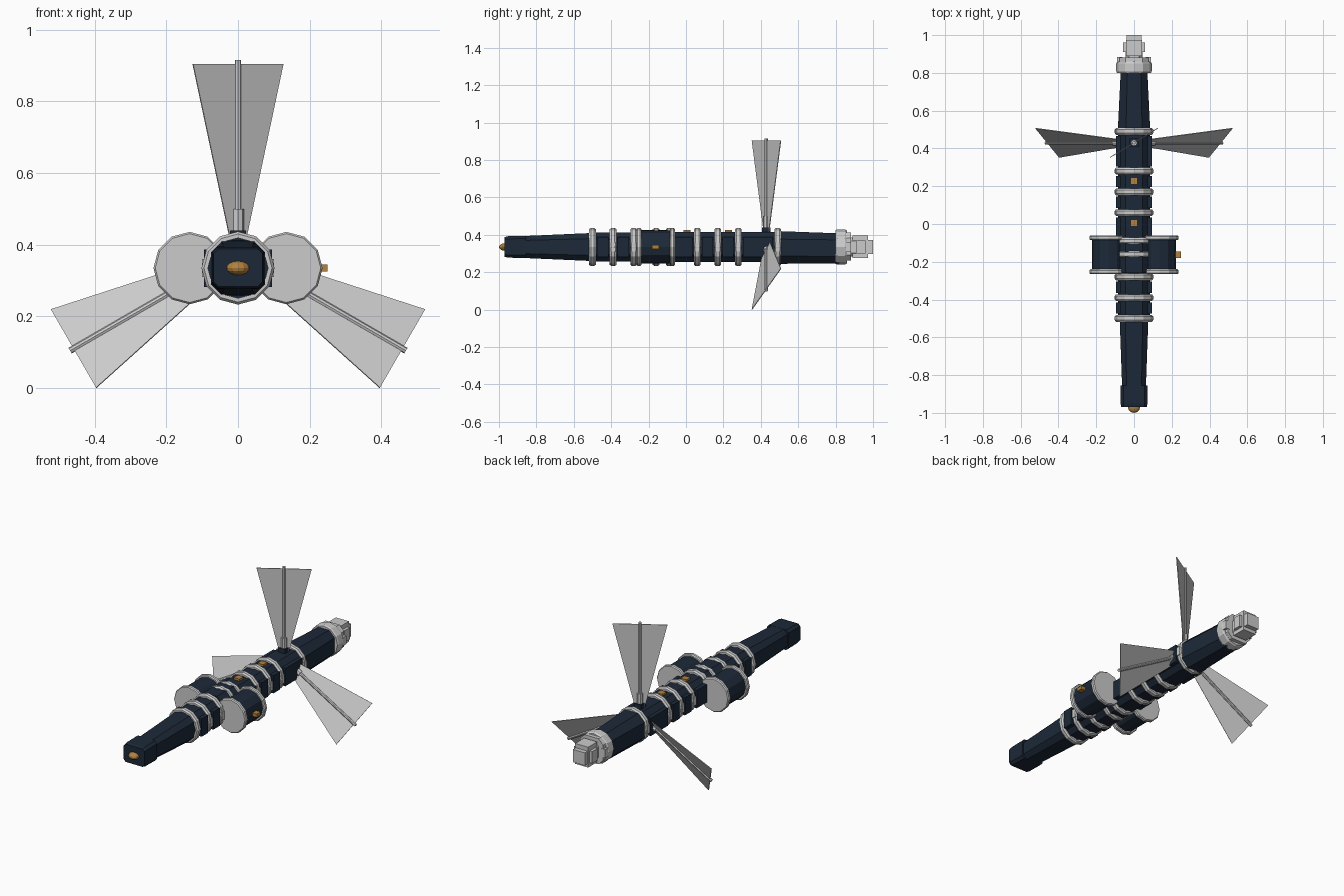
import bpy, bmesh, math
from mathutils import Matrix, Vector

if "Cube" in bpy.data.objects:
    bpy.data.objects.remove(bpy.data.objects["Cube"])

CZ = 0.335          # hull axis height


def material(name, rgb):
    m = bpy.data.materials.new(name)
    m.diffuse_color = (*rgb, 1)
    m.use_nodes = True
    m.node_tree.nodes["Principled BSDF"].inputs["Base Color"].default_value = m.diffuse_color
    return m


NAVY = material("navy", (0.012, 0.022, 0.04))
GOLD = material("gold", (0.45, 0.22, 0.05))


def finish(name, bm, mat=None):
    bmesh.ops.recalc_face_normals(bm, faces=bm.faces)
    me = bpy.data.meshes.new(name)
    bm.to_mesh(me)
    bm.free()
    ob = bpy.data.objects.new(name, me)
    bpy.context.collection.objects.link(ob)
    if mat:
        me.materials.append(mat)
    return ob


def loft(name, sections, mat=None, cut=0.4):
    """Chamfered box sections along y: (y, half width, z low, z high)."""
    bm = bmesh.new()
    loops = []
    for y, w, lo, hi in sections:
        c, h = (lo + hi) / 2, (hi - lo) / 2
        k = cut * min(w, h)
        pts = [(w, h - k), (w - k, h), (k - w, h), (-w, h - k),
               (-w, k - h), (k - w, -h), (w - k, -h), (w, k - h)]
        loops.append([bm.verts.new((x, y, c + z)) for x, z in pts])
    for a, b in zip(loops, loops[1:]):
        for i in range(8):
            j = (i + 1) % 8
            bm.faces.new((a[i], a[j], b[j], b[i]))
    bm.faces.new(loops[0])
    bm.faces.new(loops[-1])
    return finish(name, bm, mat)


def lathe(name, profile, x=0, mat=None, closed=False, n=12):
    """Revolve (y, radius) points around the y direction at x."""
    bm = bmesh.new()
    loops = [[bm.verts.new((x + r * math.cos(t * math.tau / n), y, CZ + r * math.sin(t * math.tau / n)))
              for t in range(n)] for y, r in profile]
    pairs = list(zip(loops, loops[1:])) + ([(loops[-1], loops[0])] if closed else [])
    for a, b in pairs:
        for i in range(n):
            j = (i + 1) % n
            bm.faces.new((a[i], a[j], b[j], b[i]))
    if not closed:
        bm.faces.new(loops[0])
        bm.faces.new(loops[-1])
    return finish(name, bm, mat)


def box(name, centre, size, mat=None):
    bm = bmesh.new()
    bmesh.ops.create_cube(bm, size=1, matrix=Matrix.Translation(centre) @ Matrix.Diagonal((*size, 1)))
    return finish(name, bm, mat)


# hull: tapered front, middle, tapered tail
loft("front_hull", [(-0.95, 0.06, 0.28, 0.39), (-0.5, 0.076, 0.26, 0.41)], NAVY)
loft("middle_hull", [(-0.5, 0.085, 0.257, 0.413), (0.49, 0.085, 0.255, 0.415)], NAVY, 0.5)
loft("tail_hull", [(0.49, 0.086, 0.245, 0.42), (0.82, 0.07, 0.248, 0.408)], NAVY, 0.5)
loft("nose_block", [(-0.97, 0.068, 0.283, 0.388), (-0.95, 0.071, 0.278, 0.393),
                    (-0.855, 0.071, 0.276, 0.395)], NAVY, 0.25)

# nose lamp
bm = bmesh.new()
bmesh.ops.create_uvsphere(bm, u_segments=12, v_segments=8, radius=1,
                          matrix=Matrix.Translation((0, -0.968, CZ)) @ Matrix.Diagonal((0.033, 0.032, 0.02, 1)))
finish("nose_lamp", bm, GOLD)

# hull rings and the side panels between them
RINGS = [-0.5, -0.39, -0.28, -0.16, -0.09, 0.06, 0.17, 0.28, 0.49]
for y in RINGS:
    lathe("hull_ring", [(y - 0.018, 0.084), (y - 0.018, 0.095), (y - 0.009, 0.102),
                        (y + 0.009, 0.102), (y + 0.018, 0.095), (y + 0.018, 0.084)], closed=True)
for a, b in zip(RINGS, RINGS[1:]):
    for s in (-1, 1):
        box("side_panel", (s * 0.08, (a + b) / 2, CZ), (0.03, b - a - 0.05, 0.105), NAVY)
        box("ring_clamp", (s * 0.092, b, CZ), (0.018, 0.024, 0.05))
loft("core_block", [(-0.26, 0.088, 0.248, 0.425), (-0.08, 0.088, 0.248, 0.425)], NAVY, 0.5)

# side pods with end flanges
for s in (-1, 1):
    x = s * 0.135
    lathe("pod_body", [(-0.25, 0.088), (-0.07, 0.088)], x, NAVY)
    for y in (-0.252, -0.073):
        lathe("pod_flange", [(y - 0.013, 0.096), (y - 0.007, 0.101), (y + 0.007, 0.101),
                             (y + 0.013, 0.096)], x)

# gold fittings
box("pod_lamp", (0.232, -0.163, CZ), (0.036, 0.036, 0.02), GOLD)
for y in (0.005, 0.228):
    box("top_lamp", (0, y, 0.415), (0.038, 0.038, 0.022), GOLD)

# three twisted fins around a pivot just above the hull axis
PIVOT = Matrix.Translation((0, 0.43, 0.375))
for deg, twist in ((0, 1), (120, -1), (-120, 1)):
    place = PIVOT @ Matrix.Rotation(math.radians(deg), 4, 'Y')
    turned = place @ Matrix.Rotation(math.radians(31.5 * twist), 4, 'Z')
    bm = bmesh.new()
    front, back = [[bm.verts.new(turned @ Vector((x, y, z))) for x, z in
                    ((-0.026, 0.04), (0.026, 0.04), (0.148, 0.53), (-0.148, 0.53))]
                   for y in (-0.002, 0.002)]
    bm.faces.new(front)
    bm.faces.new(back)
    for i in range(4):
        j = (i + 1) % 4
        bm.faces.new((front[i], front[j], back[j], back[i]))
    finish("fin_blade", bm)
    for name, r, lo, hi in (("fin_rod", 0.009, 0.02, 0.541), ("fin_socket", 0.017, 0.02, 0.125)):
        bm = bmesh.new()
        bmesh.ops.create_cone(bm, cap_ends=True, segments=8, radius1=r, radius2=r, depth=hi - lo,
                              matrix=place @ Matrix.Translation((0, 0, (lo + hi) / 2)))
        finish(name, bm)
box("fin_mount", (0, 0.43, 0.422), (0.045, 0.045, 0.036), NAVY)

# tail coupling: collar, stepped blocks, end cap
lathe("tail_collar", [(0.8, 0.09), (0.81, 0.094), (0.85, 0.094), (0.86, 0.088)])
loft("tail_step", [(0.85, 0.076, 0.262, 0.413), (0.882, 0.076, 0.262, 0.413)])
loft("tail_neck", [(0.88, 0.046, 0.285, 0.385), (0.91, 0.046, 0.285, 0.385)])
box("tail_block", (0, 0.932, CZ + 0.002), (0.085, 0.084, 0.12))
for s in (-1, 1):
    box("tail_side_plate", (s * 0.05, 0.935, CZ), (0.018, 0.05, 0.07))
    box("tail_clamp", (s * 0.075, 0.868, CZ), (0.03, 0.03, 0.05))
box("tail_end", (0, 0.98, CZ), (0.078, 0.04, 0.075))
